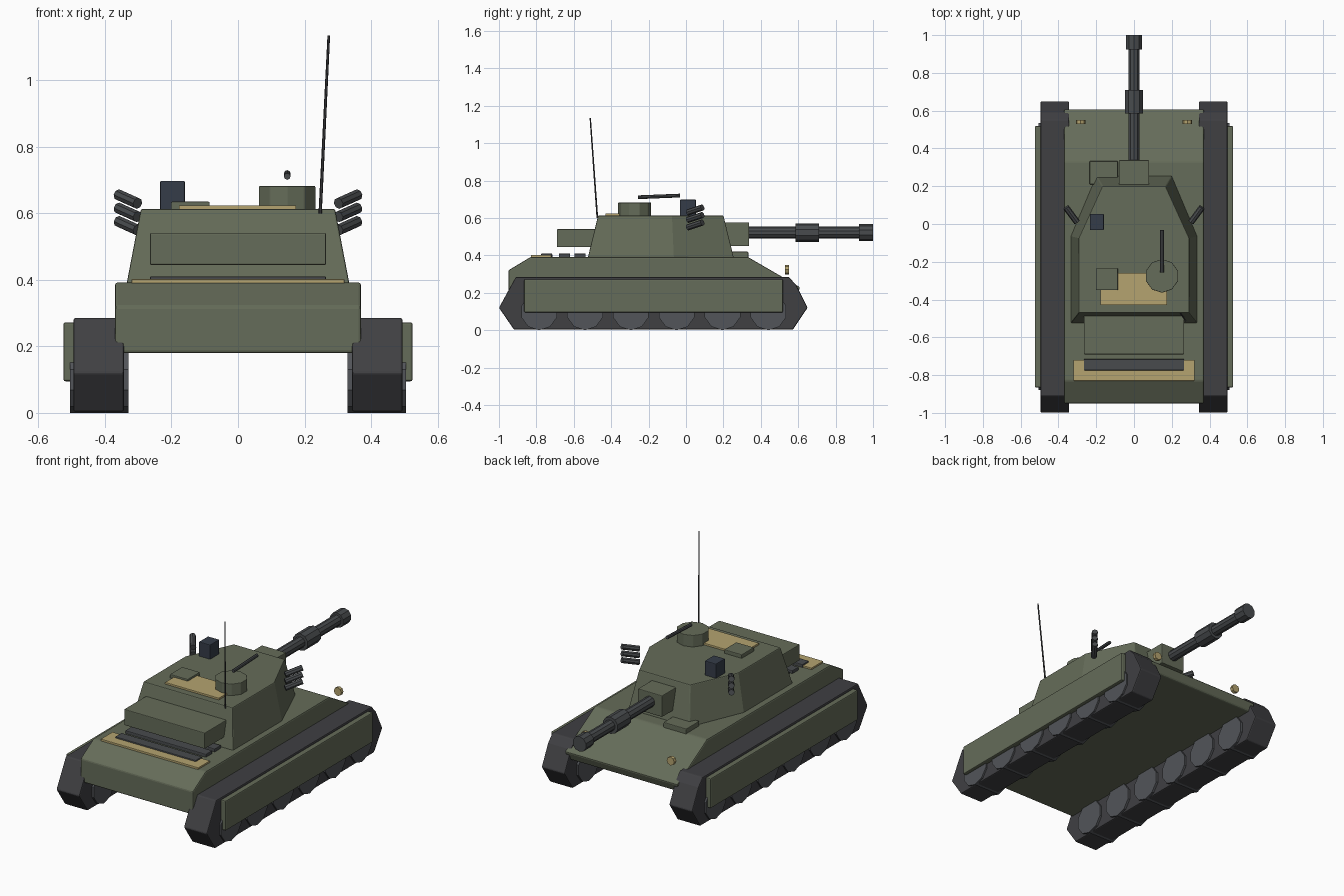
import bpy, bmesh, math
from mathutils import Vector

if "Cube" in bpy.data.objects:
    bpy.data.objects.remove(bpy.data.objects["Cube"])


def mat(name, r, g, b):
    m = bpy.data.materials.new(name)
    m.diffuse_color = (r, g, b, 1)
    m.use_nodes = True
    m.node_tree.nodes["Principled BSDF"].inputs["Base Color"].default_value = m.diffuse_color
    return m


OLIVE = mat("olive", 0.13, 0.15, 0.10)
TRACK = mat("track_grey", 0.05, 0.05, 0.055)
STEEL = mat("gunmetal", 0.065, 0.07, 0.075)
WHEEL = mat("wheel_grey", 0.085, 0.09, 0.10)
BRASS = mat("brass", 0.46, 0.37, 0.16)
GLASS = mat("optic_glass", 0.035, 0.045, 0.065)


def finish(name, bm, material, bevel=0):
    bmesh.ops.recalc_face_normals(bm, faces=bm.faces)
    me = bpy.data.meshes.new(name)
    bm.to_mesh(me)
    bm.free()
    me.materials.append(material)
    ob = bpy.data.objects.new(name, me)
    bpy.context.collection.objects.link(ob)
    if bevel:
        mod = ob.modifiers.new("bevel", 'BEVEL')
        mod.width = bevel
        mod.segments = 2
    return ob


def loft(name, rings, material, bevel=0):
    """Closed solid through rings of equal point count."""
    bm = bmesh.new()
    loops = [[bm.verts.new(p) for p in ring] for ring in rings]
    n = len(loops[0])
    for a, b in zip(loops, loops[1:]):
        for i in range(n):
            j = (i + 1) % n
            bm.faces.new((a[i], a[j], b[j], b[i]))
    bm.faces.new(loops[0])
    bm.faces.new(loops[-1])
    return finish(name, bm, material, bevel)


def side_profile(name, pts, x0, x1, material, bevel=0):
    return loft(name, [[(x, y, z) for y, z in pts] for x in (x0, x1)], material, bevel)


def box(name, x, y, z, material, bevel=0.004):
    pts = [(y[0], z[0]), (y[1], z[0]), (y[1], z[1]), (y[0], z[1])]
    return side_profile(name, pts, x[0], x[1], material, bevel)


def rod(name, a, b, r, material, sides=10, r2=None, bevel=0):
    a, b = Vector(a), Vector(b)
    bm = bmesh.new()
    bmesh.ops.create_cone(bm, cap_ends=True, segments=sides, radius1=r,
                          radius2=r if r2 is None else r2, depth=(b - a).length)
    ob = finish(name, bm, material, bevel)
    ob.rotation_euler = (b - a).to_track_quat('Z', 'Y').to_euler()
    ob.location = (a + b) / 2
    return ob


# Hull
side_profile("hull", [(-0.95, 0.18), (-0.95, 0.32), (-0.83, 0.392), (0.33, 0.392),
                      (0.61, 0.23), (0.59, 0.18)], -0.37, 0.37, OLIVE, 0.008)

# Running gear, both sides
track_pts = [(-0.92, 0.004), (-1.0, 0.12), (-0.91, 0.285), (0.55, 0.285),
             (0.59, 0.24), (0.65, 0.12), (0.572, 0.004)]
for side, s in (("left", -1), ("right", 1)):
    side_profile("track_" + side, track_pts, s * 0.343, s * 0.495, TRACK, 0.006)
    for i in range(6):
        y = -0.785 + i * 0.245
        rod(f"road_wheel_{side}_{i + 1}", (s * 0.33, y, 0.1), (s * 0.505, y, 0.1),
            0.1, WHEEL, 10)
    box("side_skirt_" + side, sorted((s * 0.49, s * 0.525)), (-0.865, 0.518),
        (0.095, 0.272), OLIVE, 0.006)
    # Headlight and smoke launcher tubes
    rod("headlight_" + side, (s * 0.283, 0.53, 0.324), (s * 0.283, 0.55, 0.324),
        0.025, BRASS, 8)
    for i in range(3):
        z = 0.55 + i * 0.04
        rod(f"smoke_tube_{side}_{i + 1}", (s * 0.302, 0.01, z), (s * 0.36, 0.088, z + 0.026),
            0.017, STEEL, 8)

# Engine deck
box("engine_deck_panel", (-0.32, 0.32), (-0.83, -0.72), (0.385, 0.402), BRASS, 0.002)
for i, y in enumerate((-0.745, -0.65, -0.567)):
    box(f"engine_grille_{i + 1}", (-0.265, 0.265), (y - 0.03, y + 0.03),
        (0.385, 0.41), STEEL)
box("driver_hatch", (-0.235, -0.085), (0.21, 0.333), (0.385, 0.42), OLIVE)

# Turret: tapered hexagonal body with stowage bin
low = [(0.335, -0.525), (0.335, -0.065), (0.2, 0.255)]
high = [(0.292, -0.47), (0.292, -0.075), (0.167, 0.2)]
loft("turret", [[(x, y, z) for x, y in pts] + [(-x, y, z) for x, y in pts[::-1]]
                for pts, z in ((low, 0.388), (high, 0.613))], OLIVE, 0.005)
box("stowage_bin", (-0.265, 0.265), (-0.69, -0.48), (0.445, 0.54), OLIVE)

# Gun
box("mantlet", (-0.08, 0.08), (0.18, 0.338), (0.45, 0.577), OLIVE)
for name, y0, y1, r in (("gun_barrel", 0.3, 0.98, 0.032),
                        ("barrel_sleeve", 0.585, 0.71, 0.05),
                        ("muzzle_brake", 0.925, 1.0, 0.045)):
    rod(name, (0, y0, 0.522), (0, y1, 0.522), r, STEEL, 10)

# Turret roof
box("roof_panel", (-0.178, 0.175), (-0.43, -0.26), (0.605, 0.624), BRASS, 0.002)
box("loader_hatch", (-0.202, -0.085), (-0.35, -0.235), (0.605, 0.635), OLIVE)
box("optic_sight", (-0.234, -0.16), (-0.033, 0.053), (0.605, 0.698), GLASS)
rod("commander_cupola", (0.148, -0.275, 0.605), (0.148, -0.275, 0.682), 0.089, OLIVE, 10,
    bevel=0.003)
rod("roof_machine_gun", (0.148, -0.257, 0.711), (0.148, -0.033, 0.72), 0.01, STEEL, 8)
rod("antenna", (0.247, -0.474, 0.6), (0.273, -0.512, 1.135), 0.005, TRACK, 6, r2=0.004)
